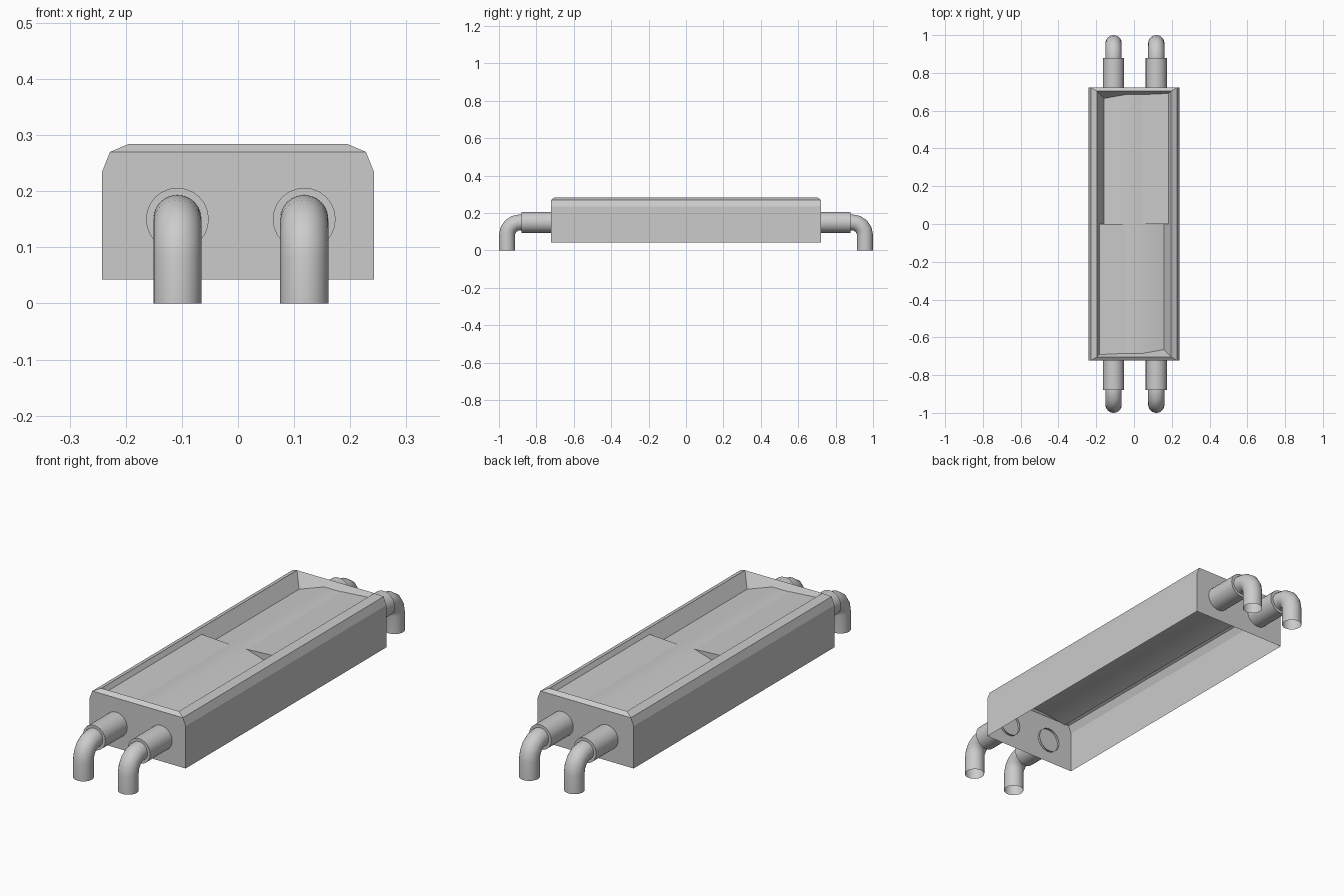
import bpy, bmesh, math

if "Cube" in bpy.data.objects:
    bpy.data.objects.remove(bpy.data.objects["Cube"])


def finish(name, bm, angle=30):
    bmesh.ops.recalc_face_normals(bm, faces=bm.faces[:])
    me = bpy.data.meshes.new(name)
    bm.to_mesh(me)
    bm.free()
    ob = bpy.data.objects.new(name, me)
    bpy.context.collection.objects.link(ob)
    bpy.ops.object.select_all(action='DESELECT')
    ob.select_set(True)
    bpy.context.view_layer.objects.active = ob
    bpy.ops.object.shade_smooth_by_angle(angle=math.radians(angle))
    return ob


def bridge(bm, a, b):
    n = len(a)
    for i in range(n):
        j = (i + 1) % n
        bm.faces.new((a[i], a[j], b[j], b[i]))


def body_ring(bm, hx, hy, z, mid_y=None, mid_z=None):
    # rectangle with two extra points on each short side
    my = hy if mid_y is None else mid_y
    mz = z if mid_z is None else mid_z
    m = 0.045
    pts = [(-hx, -hy, z), (-m, -my, mz), (m, -my, mz), (hx, -hy, z),
           (hx, hy, z), (m, my, mz), (-m, my, mz), (-hx, hy, z)]
    return [bm.verts.new(p) for p in pts]


# Housing: open underneath, chamfered rim, recessed tray with a crowned floor
bm = bmesh.new()
rings = [body_ring(bm, 0.242, 0.722, 0.043),
         body_ring(bm, 0.242, 0.722, 0.235),
         body_ring(bm, 0.228, 0.722, 0.27),
         body_ring(bm, 0.195, 0.703, 0.284),
         body_ring(bm, 0.158, 0.665, 0.222, 0.685, 0.255)]
for a, b in zip(rings, rings[1:]):
    bridge(bm, a, b)
f = rings[-1]
for i in range(3):
    bm.faces.new((f[i], f[i + 1], f[6 - i], f[7 - i]))
finish("housing", bm, 20)


# Raised tray panels: one on each half, turned half a circle from each other
def panel(name, s):
    bm = bmesh.new()
    ends = []
    for end in (0, 1):
        sec = [(0.043, 0.685 * end, 0.257), (0.183, 0.691 * end, 0.264),
               (0.158, 0.665 * end, 0.222)]
        ends.append([bm.verts.new((s * x, s * y, z)) for x, y, z in sec])
    bridge(bm, ends[0], ends[1])
    for e in ends:
        bm.faces.new(e)
    finish(name, bm, 20)


panel("tray_panel_right", 1)
panel("tray_panel_left", -1)


# Pipe: wide sleeve, step, then a thinner elbow turning down, open at the foot
def pipe(name, cx, side, n=24):
    zc, r, bend, steps = 0.15, 0.043, 0.068, 4
    end_y = 1.0 - r
    path = [(0.712, zc, 0, 0.056), (0.88, zc, 0, 0.056), (0.88, zc, 0, r)]
    for k in range(steps + 1):
        a = math.pi / 2 * k / steps
        path.append((end_y - bend + bend * math.sin(a),
                     zc - bend + bend * math.cos(a), a, r))
    path.append((end_y, 0, math.pi / 2, r))
    bm = bmesh.new()
    prev = None
    for y, z, a, rad in path:
        ring = []
        for i in range(n):
            t = 2 * math.pi * i / n
            u, v = rad * math.cos(t), rad * math.sin(t)
            ring.append(bm.verts.new((cx + u, side * (y + v * math.sin(a)),
                                      z + v * math.cos(a))))
        if prev:
            bridge(bm, prev, ring)
        prev = ring
    finish(name, bm, 35)


for side, where in ((-1, "front"), (1, "back")):
    for cx, lr in ((-0.108, "left"), (0.118, "right")):
        pipe(f"{where}_{lr}_pipe", cx, side)
